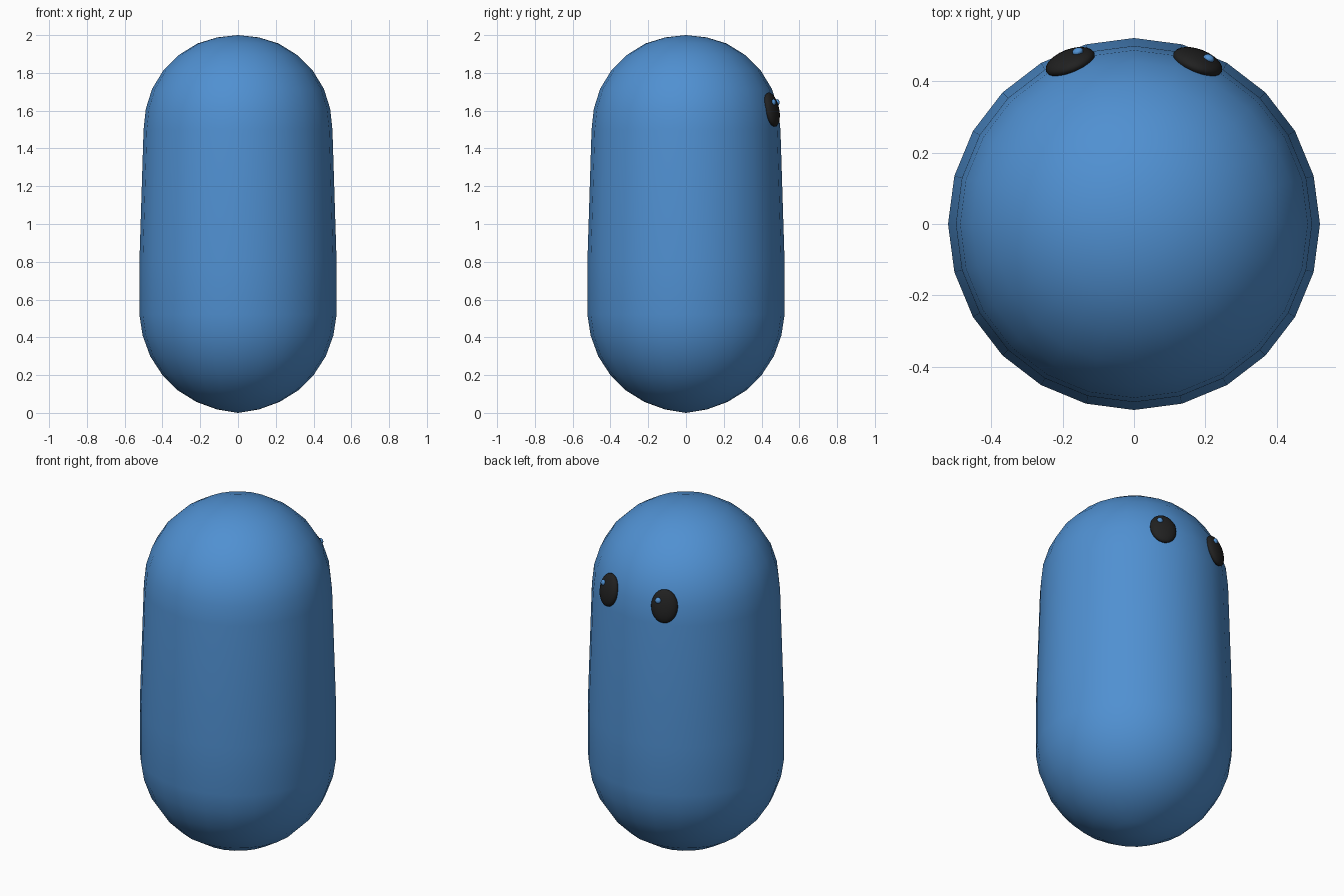
import bpy, bmesh
from math import radians, sin, cos, tau
from mathutils import Euler

cube = bpy.data.objects.get("Cube")
if cube:
    bpy.data.objects.remove(cube, do_unlink=True)


def material(name, rgb):
    m = bpy.data.materials.new(name)
    m.use_nodes = True
    m.diffuse_color = (*rgb, 1)
    bsdf = next(n for n in m.node_tree.nodes if n.type == 'BSDF_PRINCIPLED')
    bsdf.inputs["Base Color"].default_value = (*rgb, 1)
    return m


blue = material("body blue", (0.08, 0.28, 0.64))
black = material("eye black", (0.015, 0.015, 0.015))


def add_object(name, bm, mat):
    bmesh.ops.recalc_face_normals(bm, faces=bm.faces[:])
    for face in bm.faces:
        face.smooth = True
    mesh = bpy.data.meshes.new(name)
    bm.to_mesh(mesh)
    bm.free()
    mesh.materials.append(mat)
    ob = bpy.data.objects.new(name, mesh)
    bpy.context.collection.objects.link(ob)
    return ob


def lathe(name, profile, sides, mat):
    """Revolve (radius, height) rings and close both ends with a pole."""
    bm = bmesh.new()
    rings = [[bm.verts.new((r * cos(tau * i / sides), r * sin(tau * i / sides), z))
              for i in range(sides)] for r, z in profile[1:-1]]
    for low, high in zip(rings, rings[1:]):
        for i in range(sides):
            j = (i + 1) % sides
            bm.faces.new((low[i], low[j], high[j], high[i]))
    for ring, end in ((rings[0], profile[0]), (rings[-1], profile[-1])):
        pole = bm.verts.new((0, 0, end[1]))
        for i in range(sides):
            bm.faces.new((ring[i], ring[(i + 1) % sides], pole))
    return add_object(name, bm, mat)


def ellipsoid(name, location, size, rotation, mat):
    bm = bmesh.new()
    bmesh.ops.create_uvsphere(bm, u_segments=20, v_segments=12, radius=1)
    bmesh.ops.scale(bm, vec=size, verts=bm.verts[:])
    ob = add_object(name, bm, mat)
    ob.location = location
    ob.rotation_euler = rotation
    return ob


# Capsule body, slightly wider toward the bottom
lathe("body", [(0, 0), (0.11, 0.018), (0.22, 0.058), (0.32, 0.12), (0.4, 0.2),
               (0.465, 0.3), (0.505, 0.41), (0.522, 0.52), (0.522, 0.8),
               (0.5, 1.5), (0.488, 1.61), (0.455, 1.715), (0.394, 1.815),
               (0.31, 1.897), (0.214, 1.956), (0.11, 1.988), (0, 2)], 24, blue)

# Eyes lie flat on the rear of the head, each with a small glint on its +x side
for side, label in ((1, "left"), (-1, "right")):
    turn = Euler((radians(12), 0, radians(-21 * side)))
    ellipsoid(label + "_eye", (0.179 * side, 0.454, 1.606),
              (0.073, 0.032, 0.092), turn, black)
    glint_x, glint_y = (0.21, 0.465) if side > 0 else (-0.158, 0.484)
    ellipsoid(label + "_eye_glint", (glint_x, glint_y, 1.645),
              (0.016, 0.011, 0.016), turn, blue)
